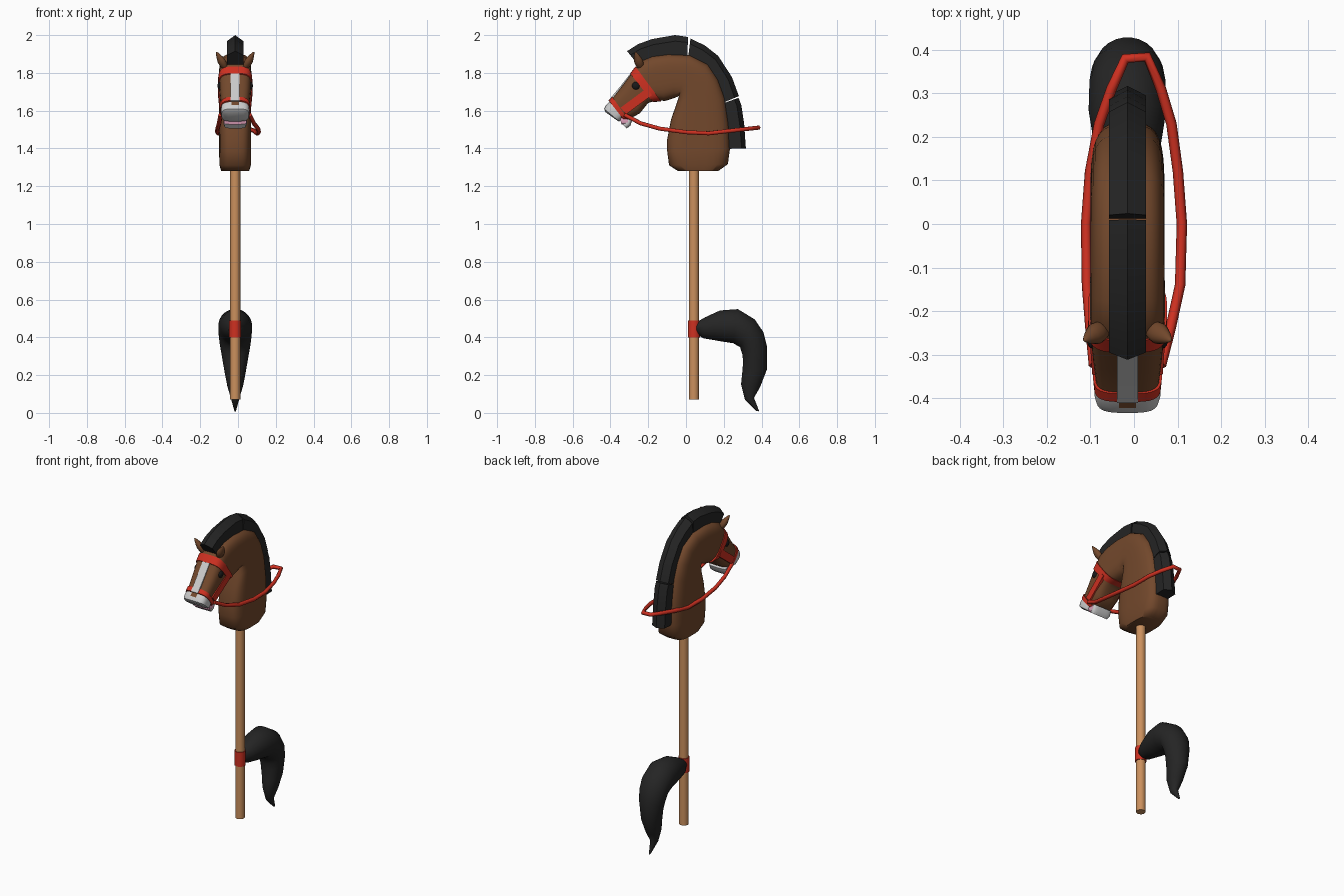
import bpy, bmesh, math
from mathutils import Vector, Matrix

CX = -0.015  # centre plane of the toy


def material(name, rgb):
    m = bpy.data.materials.new(name)
    m.diffuse_color = (*rgb, 1)
    return m


BROWN = material("brown", (0.17, 0.065, 0.025))
BLACK = material("black", (0.018, 0.018, 0.018))
RED = material("red", (0.62, 0.03, 0.015))
WOOD = material("wood", (0.60, 0.28, 0.11))
PINK = material("pink", (0.75, 0.35, 0.50))
GREY = material("light_grey", (0.55, 0.55, 0.55))
EYE = material("eye_black", (0.01, 0.01, 0.01))


def finish(name, bm, mat, angle=40):
    bmesh.ops.recalc_face_normals(bm, faces=bm.faces[:])
    me = bpy.data.meshes.new(name)
    bm.to_mesh(me)
    bm.free()
    me.materials.append(mat)
    me.shade_smooth()
    me.set_sharp_from_angle(angle=math.radians(angle))
    ob = bpy.data.objects.new(name, me)
    bpy.context.collection.objects.link(ob)
    return ob


def ellipse(n, sides=24):
    """Superellipse section as (sideways, topward) pairs."""
    out = []
    for i in range(sides):
        a = 2 * math.pi * (i + 0.5) / sides
        c, s = math.cos(a), math.sin(a)
        out.append((math.copysign(abs(c) ** (2 / n), c), math.copysign(abs(s) ** (2 / n), s)))
    return out


GABLE = [(-1, -1), (-1, 0.5), (0, 1), (1, 0.5), (1, -1)]
BOX = [(-1, -1), (-1, 1), (1, 1), (1, -1)]


def loft(name, stations, section, mat, angle=40):
    """Stations: (top_y, top_z, bottom_y, bottom_z, half_width)."""
    bm = bmesh.new()
    rings = []
    for ty, tz, by, bz, w in stations:
        top, bot = Vector((CX, ty, tz)), Vector((CX, by, bz))
        mid, half = (top + bot) / 2, (top - bot) / 2
        rings.append([bm.verts.new(mid + half * t + Vector((w * s, 0, 0))) for s, t in section])
    n = len(section)
    for a, b in zip(rings, rings[1:]):
        for i in range(n):
            bm.faces.new((a[i], a[(i + 1) % n], b[(i + 1) % n], b[i]))
    bm.faces.new(rings[0])
    bm.faces.new(rings[-1])
    return finish(name, bm, mat, angle)


def cylinder(name, r, z0, z1, y, mat):
    bm = bmesh.new()
    bmesh.ops.create_cone(bm, cap_ends=True, segments=20, radius1=r, radius2=r, depth=z1 - z0,
                          matrix=Matrix.Translation((CX, y, (z0 + z1) / 2)))
    return finish(name, bm, mat)


# Stick and tail band
cylinder("stick", 0.027, 0.07, 1.30, 0.042, WOOD)
cylinder("tail_band", 0.032, 0.40, 0.49, 0.042, RED)

# Tail
loft("tail", [
    (0.037, 0.469, 0.042, 0.427, 0.020), (0.100, 0.506, 0.090, 0.395, 0.052),
    (0.180, 0.543, 0.180, 0.379, 0.077), (0.275, 0.550, 0.250, 0.368, 0.090),
    (0.365, 0.495, 0.286, 0.347, 0.088), (0.410, 0.428, 0.298, 0.310, 0.082),
    (0.429, 0.352, 0.302, 0.270, 0.072), (0.429, 0.230, 0.296, 0.200, 0.056),
    (0.392, 0.135, 0.291, 0.151, 0.042), (0.360, 0.080, 0.312, 0.070, 0.022),
    (0.388, 0.008, 0.372, 0.010, 0.004)], ellipse(2), BLACK, 60)

# Head and neck
loft("head", [
    (-0.423, 1.630, -0.344, 1.553, 0.066), (-0.392, 1.661, -0.307, 1.550, 0.073),
    (-0.339, 1.730, -0.243, 1.587, 0.080), (-0.280, 1.809, -0.201, 1.640, 0.085),
    (-0.243, 1.862, -0.153, 1.656, 0.086), (-0.180, 1.889, -0.111, 1.651, 0.086),
    (-0.095, 1.900, -0.063, 1.666, 0.085), (0.020, 1.895, -0.037, 1.677, 0.085),
    (0.116, 1.847, -0.042, 1.661, 0.085), (0.170, 1.767, -0.053, 1.629, 0.085),
    (0.206, 1.672, -0.079, 1.555, 0.085), (0.228, 1.529, -0.100, 1.449, 0.085),
    (0.233, 1.396, -0.100, 1.385, 0.085), (0.222, 1.317, -0.090, 1.311, 0.084),
    (0.170, 1.280, -0.042, 1.280, 0.074)], ellipse(3.5, 32), BROWN, 60)

# Mane in three overlapping locks
W = 0.043
loft("mane_front", [
    (-0.312, 1.915, -0.243, 1.830, W), (-0.254, 1.952, -0.201, 1.852, W),
    (-0.180, 1.979, -0.148, 1.862, W), (-0.058, 2.000, -0.048, 1.873, W),
    (0.010, 1.990, 0.008, 1.873, W)], GABLE, BLACK, 30)
loft("mane_middle", [
    (0.024, 1.982, 0.010, 1.873, W), (0.100, 1.945, 0.063, 1.841, W),
    (0.170, 1.890, 0.116, 1.809, W), (0.243, 1.778, 0.164, 1.725, W),
    (0.280, 1.677, 0.190, 1.640, W)], GABLE, BLACK, 30)
loft("mane_back", [
    (0.278, 1.668, 0.190, 1.636, W), (0.293, 1.629, 0.201, 1.608, W),
    (0.308, 1.529, 0.215, 1.502, W), (0.317, 1.401, 0.230, 1.398, W)], GABLE, BLACK, 30)

# Muzzle, mouth and lower lip
loft("muzzle", [
    (-0.407, 1.646, -0.328, 1.566, 0.074), (-0.423, 1.630, -0.342, 1.550, 0.076),
    (-0.434, 1.610, -0.354, 1.543, 0.072), (-0.426, 1.592, -0.362, 1.546, 0.058)],
    ellipse(3.5), GREY, 50)
loft("mouth", [
    (-0.350, 1.565, -0.342, 1.528, 0.060), (-0.310, 1.565, -0.305, 1.528, 0.062)],
    ellipse(6), PINK)
loft("lower_lip", [
    (-0.341, 1.532, -0.313, 1.506, 0.056), (-0.328, 1.545, -0.295, 1.520, 0.062),
    (-0.310, 1.565, -0.285, 1.550, 0.060)], ellipse(3.5), GREY, 50)

# Blaze down the face
loft("blaze", [
    (-0.411, 1.653, -0.392, 1.635, 0.024), (-0.342, 1.736, -0.320, 1.720, 0.024),
    (-0.278, 1.818, -0.254, 1.805, 0.024)], BOX, GREY)

# Bridle straps
loft("noseband", [
    (-0.409, 1.654, -0.326, 1.547, 0.077), (-0.390, 1.673, -0.303, 1.547, 0.079)],
    ellipse(3.5, 32), RED)
loft("headstall", [
    (-0.296, 1.797, -0.176, 1.646, 0.090), (-0.268, 1.834, -0.130, 1.648, 0.091)],
    ellipse(3.5, 32), RED)
loft("cheek_straps", [
    (-0.346, 1.616, -0.318, 1.580, 0.081), (-0.206, 1.720, -0.180, 1.682, 0.091)], BOX, RED)

# Reins looping behind the neck
path = [(-0.092, -0.325, 1.578), (-0.100, -0.240, 1.533), (-0.108, -0.140, 1.505),
        (-0.110, 0.000, 1.486), (-0.101, 0.120, 1.480), (-0.080, 0.230, 1.493),
        (-0.052, 0.310, 1.502), (-0.020, 0.380, 1.510), (0.030, 0.384, 1.510),
        (0.062, 0.310, 1.502), (0.086, 0.230, 1.493), (0.101, 0.120, 1.480),
        (0.110, 0.000, 1.486), (0.106, -0.140, 1.505), (0.084, -0.240, 1.533),
        (0.062, -0.325, 1.578)]
cu = bpy.data.curves.new("reins", "CURVE")
cu.dimensions = "3D"
cu.bevel_depth = 0.012
cu.bevel_resolution = 1
cu.use_fill_caps = True
sp = cu.splines.new("POLY")
sp.points.add(len(path) - 1)
for p, co in zip(sp.points, path):
    p.co = (*co, 1)
cu.materials.append(RED)
reins = bpy.data.objects.new("reins", cu)
bpy.context.collection.objects.link(reins)
bpy.context.view_layer.objects.active = reins
reins.select_set(True)
bpy.ops.object.convert(target="MESH")

# Eyes and ears on both sides
for side, label in ((-1, "left"), (1, "right")):
    bm = bmesh.new()
    bmesh.ops.create_uvsphere(bm, u_segments=16, v_segments=10, radius=0.021)
    for v in bm.verts:
        v.co = Vector((v.co.x * 0.6 + CX + side * 0.081, v.co.y - 0.265, v.co.z + 1.732))
    finish("eye_" + label, bm, EYE, 60)

    base, tip = Vector((side * 0.046, -0.236, 1.815)), Vector((side * 0.100, -0.268, 1.912))
    turn = (tip - base).to_track_quat("Z", "Y")
    bm = bmesh.new()
    bmesh.ops.create_uvsphere(bm, u_segments=16, v_segments=10, radius=1)
    for v in bm.verts:
        taper = 1 - 0.5 * max(0, v.co.z)
        local = Vector((v.co.x * 0.025 * taper, v.co.y * 0.020 * taper,
                        v.co.z * (tip - base).length / 2))
        v.co = turn @ local + (base + tip) / 2 + Vector((CX, 0, 0))
    finish("ear_" + label, bm, BROWN, 60)
